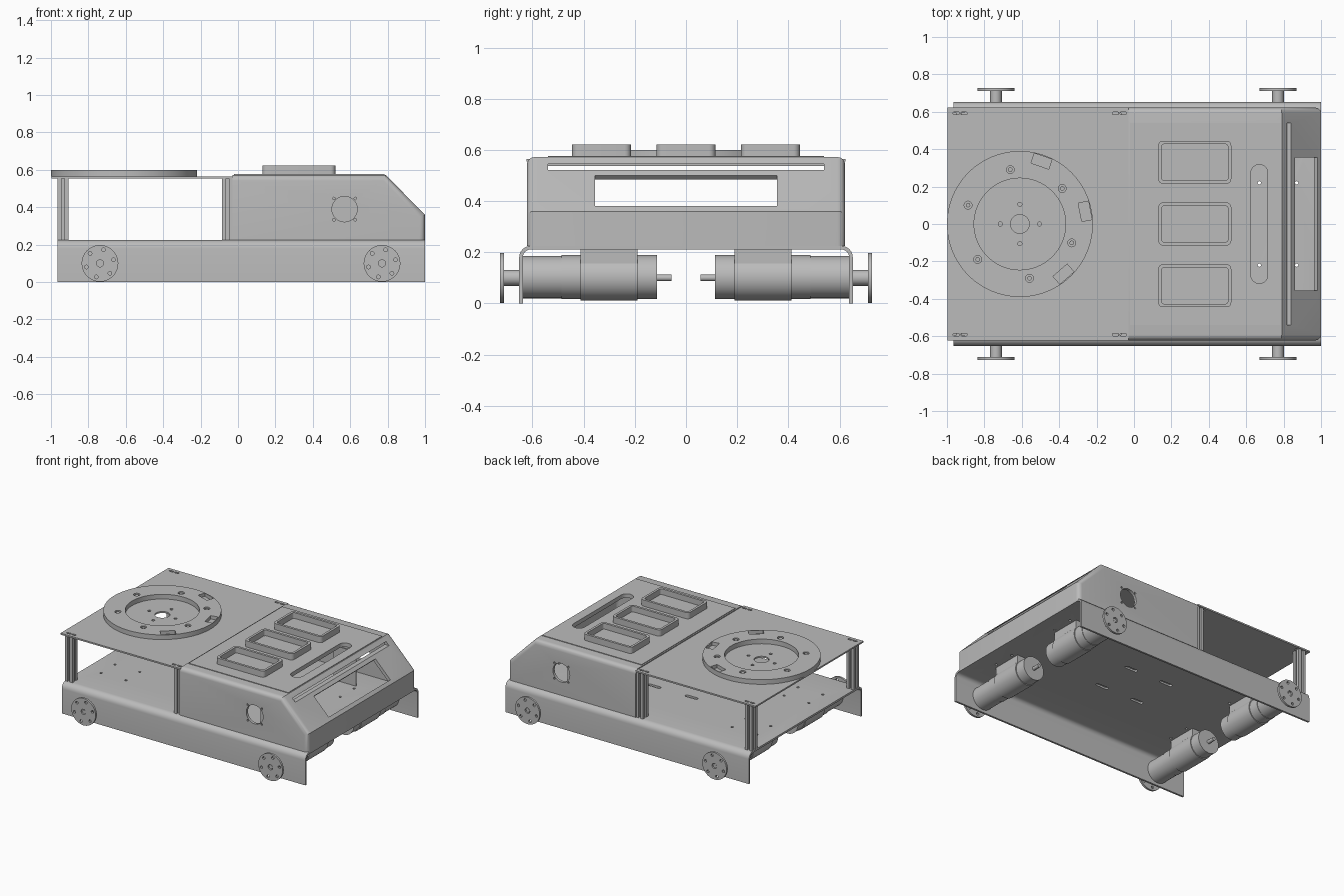
import bpy, bmesh, math
from mathutils import Matrix, Vector

if "Cube" in bpy.data.objects:
    bpy.data.objects.remove(bpy.data.objects["Cube"], do_unlink=True)

grey = bpy.data.materials.new("plain_grey")
grey.use_nodes = True
grey.diffuse_color = (0.5, 0.5, 0.5, 1)
grey.node_tree.nodes["Principled BSDF"].inputs["Base Color"].default_value = (0.5, 0.5, 0.5, 1)


def add(name, bm):
    bmesh.ops.recalc_face_normals(bm, faces=bm.faces[:])
    mesh = bpy.data.meshes.new(name)
    bm.to_mesh(mesh)
    bm.free()
    mesh.materials.append(grey)
    obj = bpy.data.objects.new(name, mesh)
    bpy.context.collection.objects.link(obj)
    return obj


def box(name, center, size, radius=0, turn=0, tilt=0):
    """Box with optionally rounded vertical corners, turned about z, tilted about y."""
    bm = bmesh.new()
    bmesh.ops.create_cube(bm, size=1)
    bmesh.ops.scale(bm, vec=size, verts=bm.verts[:])
    if radius:
        upright = [e for e in bm.edges if abs(e.verts[0].co.z - e.verts[1].co.z) > 1e-4]
        bmesh.ops.bevel(bm, geom=upright, offset=radius, segments=6, profile=0.5, affect='EDGES')
    bm.transform(Matrix.Translation(center) @ Matrix.Rotation(turn, 4, 'Z')
                 @ Matrix.Rotation(tilt, 4, 'Y'))
    return add(name, bm)


def cyl(name, center, radius, depth, axis='Z', sides=32):
    bm = bmesh.new()
    bmesh.ops.create_cone(bm, cap_ends=True, segments=sides, radius1=radius,
                          radius2=radius, depth=depth)
    spin = Matrix.Rotation(math.pi / 2, 4, 'X') if axis == 'Y' else Matrix()
    bm.transform(Matrix.Translation(center) @ spin)
    return add(name, bm)


def extrude(points, offset):
    bm = bmesh.new()
    face = bm.faces.new([bm.verts.new(p) for p in points])
    out = bmesh.ops.extrude_face_region(bm, geom=[face])
    moved = [v for v in out["geom"] if isinstance(v, bmesh.types.BMVert)]
    bmesh.ops.translate(bm, vec=offset, verts=moved)
    return bm


def cut(obj, cutters):
    for c in cutters:
        mod = obj.modifiers.new("cut", 'BOOLEAN')
        mod.operation, mod.solver, mod.object = 'DIFFERENCE', 'EXACT', c
        bpy.context.view_layer.objects.active = obj
        bpy.ops.object.modifier_apply(modifier=mod.name)
        bpy.data.objects.remove(c, do_unlink=True)
    return obj


def polar(r, deg):
    return r * math.cos(math.radians(deg)), r * math.sin(math.radians(deg))


# Chassis: folded U channel with rounded shoulders
def arch(w, h, r):
    arc = [polar(r, 90 - 15 * i) for i in range(7)]
    right = [(w - r + a, h - r + b) for a, b in arc] + [(w, 0)]
    return [(-y, z) for y, z in reversed(right)] + right


section = arch(0.652, 0.225, 0.045) + arch(0.638, 0.211, 0.031)[::-1]
chassis = add("chassis", extrude([(-0.965, y, z) for y, z in section], (1.965, 0, 0)))
AXLES = (-0.738, 0.77)
holes = [cyl("hole", (x + dx, s * y, 0.22), 0.009, 0.1, sides=12)
         for x in AXLES for dx in (-0.1, 0.1) for s in (-1, 1) for y in (0.22, 0.38)]
holes += [box("slot", (x, y, 0.22), (0.1, 0.025, 0.1), 0.012)
          for x in (-0.15, 0.15) for y in (-0.15, 0.15)]
cut(chassis, holes)


# Hood: bent shell, open behind and below
def hood_solid(name, profile, half, radius):
    bm = extrude([(x, -half, z) for x, z in profile], (0, 2 * half, 0))
    floor = min(z for x, z in profile)
    rear = min(x for x, z in profile)
    rim = []
    for e in bm.edges:
        a, b = e.verts[0].co, e.verts[1].co
        same_side = abs(a.y - b.y) < 1e-4
        on_floor = max(a.z, b.z) < floor + 1e-4
        on_rear = max(a.x, b.x) < rear + 1e-4
        if same_side and not on_floor and not on_rear:
            rim.append(e)
    bmesh.ops.bevel(bm, geom=rim, offset=radius, segments=5, profile=0.5, affect='EDGES')
    return add(name, bm)


hood = hood_solid("hood", [(-0.03, 0.225), (1, 0.225), (1, 0.36), (0.79, 0.572), (-0.03, 0.572)],
                  0.622, 0.03)
inner = hood_solid("hood_inside", [(-0.2, 0.1), (0.977, 0.1), (0.977, 0.35), (0.78, 0.547),
                                   (-0.2, 0.547)], 0.602, 0.015)
openings = [inner,
            box("vent", (0.86, 0, 0.533), (0.14, 1.08, 0.024)),
            box("window", (0.92, 0, 0.44), (0.17, 0.71, 0.14), tilt=math.radians(45)),
            box("handle_slot", (0.67, 0, 0.56), (0.09, 0.635, 0.1), 0.044)]
for s in (-1, 1):
    openings.append(cyl("fan_hole", (0.57, s * 0.61, 0.39), 0.068, 0.1, 'Y'))
    openings += [cyl("screw_hole", (0.57 + i, s * 0.61, 0.39 + j), 0.007, 0.1, 'Y', 10)
                 for i in (-0.057, 0.057) for j in (-0.057, 0.057)]
    # Baffle set well inside each fan opening
    box("fan_baffle", (0.57, s * 0.42, 0.35), (0.18, 0.01, 0.25))
cut(hood, openings)

# Raised top skin in two pieces around the handle slot
skin = box("hood_skin", (0.382, 0, 0.574), (0.805, 1.08, 0.005))
cut(skin, [box("handle_slot", (0.67, 0, 0.57), (0.09, 0.635, 0.1), 0.044)])

# Three open trays on the hood
for y in (-0.33, 0, 0.33):
    tray = box("tray", (0.325, y, 0.597), (0.39, 0.23, 0.05), 0.025)
    cut(tray, [box("tray_well", (0.325, y, 0.63), (0.355, 0.195, 0.1), 0.015)])

# Rear deck plate
TX = -0.61
deck = box("deck_plate", (-0.513, 0, 0.56), (0.966, 1.245, 0.011))
deck_cuts = [cyl("center_hole", (TX, 0, 0.56), 0.05, 0.1)]
deck_cuts += [cyl("hole", (TX + x, y, 0.56), 0.011, 0.1, sides=12)
              for x, y in (polar(0.105, 90 * i) for i in range(4))]
deck_cuts += [box("slot", (x, s * 0.592, 0.56), (0.034, 0.014, 0.1), 0.0065)
              for c in (-0.93, -0.078) for x in (c - 0.021, c + 0.021) for s in (-1, 1)]
cut(deck, deck_cuts)

# Turntable ring with pockets and screws
ring = cyl("turntable_ring", (TX, 0, 0.582), 0.39, 0.035, sides=96)
ring_cuts = [cyl("bore", (TX, 0, 0.58), 0.245, 0.2, sides=72)]
for i in range(6):
    x, y = polar(0.355, 11 + 60 * i)
    ring_cuts.append(box("pocket", (TX + x, y, 0.6), (0.055, 0.1, 0.05),
                         turn=math.radians(11 + 60 * i)))
    x, y = polar(0.295, 40 + 60 * i)
    ring_cuts.append(cyl("screw_well", (TX + x, y, 0.6), 0.021, 0.05, sides=20))
    cyl("ring_screw", (TX + x, y, 0.58), 0.012, 0.03, sides=16)
cut(ring, ring_cuts)

# Grooved corner posts
h, g, d = 0.03, 0.008, 0.014
side = [(-h, h), (-g, h), (-g, d), (g, d), (g, h)]
for px in (-0.935, -0.055):
    for s in (-1, 1):
        pts = [Matrix.Rotation(-math.pi / 2 * k, 3, 'Z') @ Vector((x, y, 0))
               for k in range(4) for x, y in side]
        base = Vector((px, s * 0.585, 0.222))
        add("corner_post", extrude([p + base for p in pts], (0, 0, 0.334)))

# Drive units: motor, clamp, shaft, hub and wheel flange
for x in AXLES:
    for s in (-1, 1):
        def part(name, near, far, r, z=0.1, sides=40):
            return cyl(name, (x, s * (near + far) / 2, z), r, far - near, 'Y', sides)
        part("motor_body", 0.113, 0.487, 0.086, 0.103)
        part("gearbox", 0.48, 0.64, 0.083, 0.103)
        part("motor_clamp", 0.19, 0.412, 0.092, 0.103)
        part("rear_shaft", 0.057, 0.12, 0.013, sides=16)
        part("hub", 0.63, 0.715, 0.031, sides=24)
        box("motor_mount", (x, s * 0.301, 0.152), (0.15, 0.222, 0.13))
        flange = part("wheel_flange", 0.712, 0.727, 0.098, sides=48)
        cut(flange, [cyl("hole", (x + a, s * 0.72, 0.1 + b), 0.01, 0.1, 'Y', 12)
                     for a, b in (polar(0.075, 15 + 60 * i) for i in range(6))]
            + [cyl("bore", (x, s * 0.72, 0.1), 0.019, 0.05, 'Y', 20)])
        part("axle_tip", 0.7, 0.722, 0.013, sides=16)

# Smooth the curved surfaces, keep the folds crisp
for obj in bpy.context.scene.objects:
    obj.select_set(obj.type == 'MESH')
    if obj.type == 'MESH':
        bpy.context.view_layer.objects.active = obj
bpy.ops.object.shade_smooth_by_angle(angle=math.radians(30))
